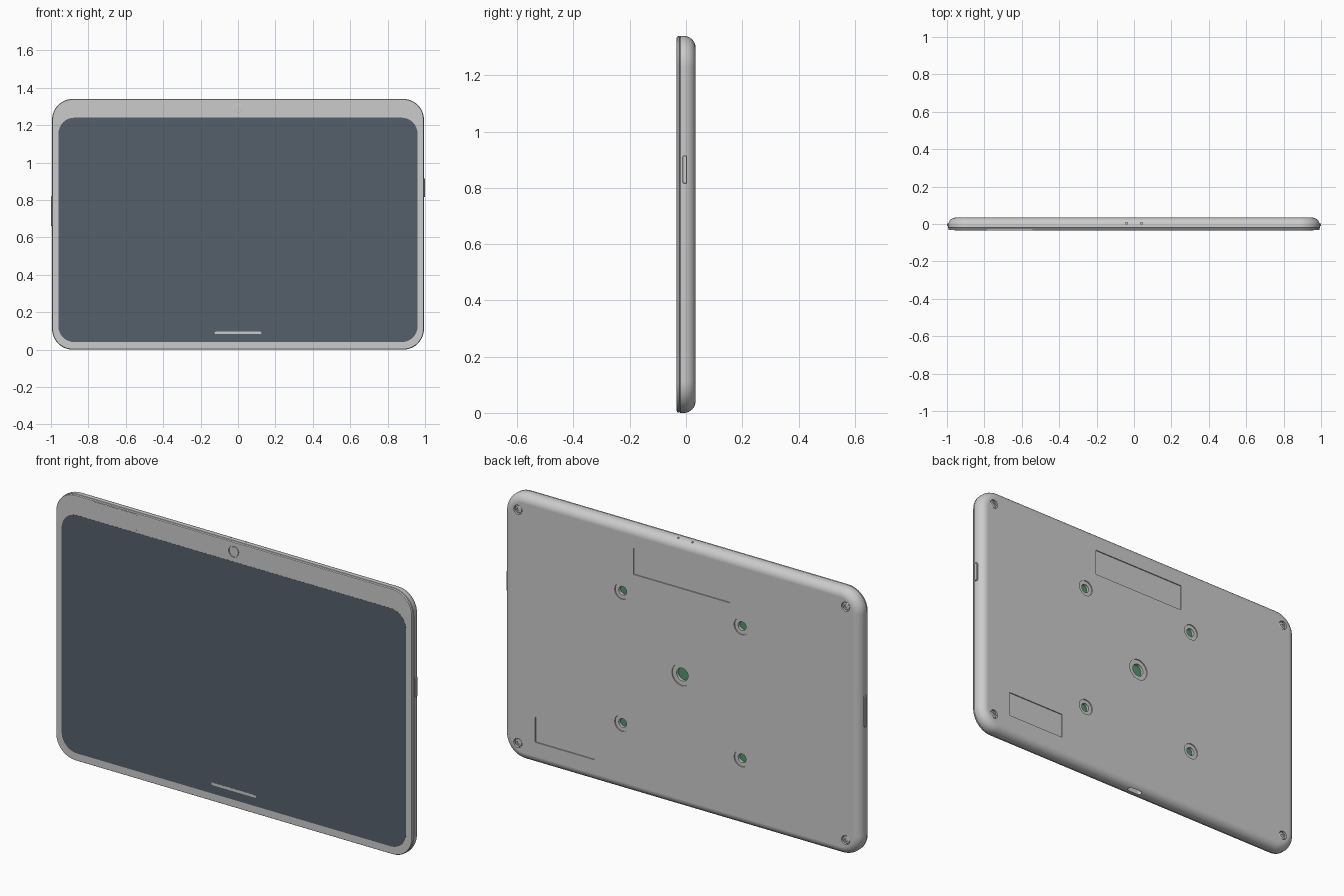
import bpy, bmesh
from math import sin, cos, pi
from mathutils import Matrix, Vector

if "Cube" in bpy.data.objects:
    bpy.data.objects.remove(bpy.data.objects["Cube"])

W, H, CZ = 1.988, 1.34, 0.67
BACK, FRONT = 0.034, -0.034


def material(name, color):
    m = bpy.data.materials.new(name)
    m.diffuse_color = (*color, 1)
    m.use_nodes = True
    m.node_tree.nodes["Principled BSDF"].inputs["Base Color"].default_value = m.diffuse_color
    return m


def outline(w, h, r, n):
    r = max(r, 0.0005)
    pts = []
    for k, (sx, sz) in enumerate([(1, 1), (-1, 1), (-1, -1), (1, -1)]):
        for i in range(n + 1):
            a = (k + i / n) * pi / 2
            pts.append((sx * (w / 2 - r) + r * cos(a), sz * (h / 2 - r) + r * sin(a)))
    return pts


def loft(name, profile, w, h, r, loc=(0, 0, 0), axis='Y', mat=None, n=8):
    """Rounded rectangle swept through (depth, inset) steps, capped at both ends."""
    bm = bmesh.new()
    rings = [[bm.verts.new((x, y, z)) for x, z in outline(w - 2 * d, h - 2 * d, r - d, n)]
             for y, d in profile]
    for a, b in zip(rings, rings[1:]):
        for i in range(len(a)):
            j = (i + 1) % len(a)
            bm.faces.new((a[i], a[j], b[j], b[i]))
    bm.faces.new(rings[0])
    bm.faces.new(rings[-1])
    bmesh.ops.remove_doubles(bm, verts=bm.verts, dist=1e-5)
    bmesh.ops.recalc_face_normals(bm, faces=bm.faces)
    rot = {'Y': Matrix.Identity(4), 'X': Matrix.Rotation(-pi / 2, 4, 'Z'),
           'Z': Matrix.Rotation(pi / 2, 4, 'X')}[axis]
    bm.transform(Matrix.Translation(Vector(loc)) @ rot)
    me = bpy.data.meshes.new(name)
    bm.to_mesh(me)
    bm.free()
    ob = bpy.data.objects.new(name, me)
    bpy.context.collection.objects.link(ob)
    if mat:
        me.materials.append(mat)
    return ob


def disc(name, profile, radius, loc, **kw):
    return loft(name, profile, 2 * radius, 2 * radius, radius, loc, **kw)


def activate(ob):
    bpy.ops.object.select_all(action='DESELECT')
    ob.select_set(True)
    bpy.context.view_layer.objects.active = ob


def cut(ob, cutters):
    activate(ob)
    for c in cutters:
        mod = ob.modifiers.new("cut", 'BOOLEAN')
        mod.operation, mod.solver, mod.object = 'DIFFERENCE', 'EXACT', c
        bpy.ops.object.modifier_apply(modifier=mod.name)
        bpy.data.objects.remove(c)


dark = material("screen_dark", (0.09, 0.115, 0.145))
green = material("board_green", (0.08, 0.3, 0.15))

# Back shell with a rounded rear edge
R = 0.042
curve = [(BACK - R + R * sin(t), R - R * cos(t)) for t in (i * pi / 20 for i in range(11))]
shell = loft("back_shell", [(-0.022, 0.002), (-0.02, 0)] + curve, W, H, 0.11, (0, 0, CZ), n=12)

# Front bezel plate
bezel = loft("front_bezel", [(-0.022, 0.003), (-0.024, 0.001), (-0.029, 0.001), (-0.032, 0.003),
                             (-0.033, 0.007)], W, H, 0.11, (0, 0, CZ), n=12)

# Mounting holes with counterbores, green board showing inside
cutters = []
mounts = [(0, CZ, 0.032, 0.055)] + [(sx * 0.333, CZ + sz * 0.333, 0.022, 0.041)
                                    for sx in (1, -1) for sz in (1, -1)]
for x, z, r, outer in mounts:
    step = outer - r
    cutters.append(disc("mount_cutter", [(0.05, 0), (0.029, 0), (0.029, step), (0.012, step)],
                        outer, (x, 0, z)))
    disc("board_spot", [(0.010, 0), (0.016, 0)], r - 0.001, (x, 0, z), mat=green)

# Corner screws
for sx in (1, -1):
    for sz in (1, -1):
        p = (sx * 0.914, 0, CZ + sz * 0.588)
        cutters.append(disc("screw_cutter", [(0.05, 0), (0.022, 0)], 0.023, p))
        disc("corner_screw", [(0.021, 0), (0.029, 0), (0.030, 0.002), (0.030, 0.009),
                              (0.025, 0.009)], 0.018, p)

# Shallow label recesses on the back
for x, z, w, h in [(0, 1.172, 0.54, 0.135), (0.65, 0.176, 0.334, 0.128)]:
    cutters.append(loft("recess_cutter", [(0.05, 0), (0.029, 0)], w, h, 0.004, (x, 0, z), n=3))

# Bottom port and top microphone holes
cutters.append(loft("port_cutter", [(-0.03, 0), (0.03, 0)], 0.08, 0.022, 0.011, (0, 0.004, 0), axis='Z'))
for x in (-0.04, 0.04):
    cutters.append(disc("mic_cutter", [(-0.015, 0), (0.02, 0)], 0.005, (x, 0.004, H), axis='Z'))
cut(shell, cutters)

# Front camera
cut(bezel, [disc("camera_cutter", [(-0.05, 0), (-0.028, 0)], 0.029, (0, 0, 1.29))])
disc("camera_lens", [(-0.027, 0), (-0.032, 0), (-0.033, 0.002)], 0.024, (0, 0, 1.29))

# Screen, home bar and front sticker
loft("screen", [(-0.028, 0), (-0.0336, 0)], 1.92, 1.2, 0.085, (0, 0, 0.64), mat=dark)
loft("home_bar", [(-0.030, 0), (-0.034, 0)], 0.25, 0.013, 0.006, (0, 0, 0.089))
loft("front_sticker", [(-0.030, 0), (-0.034, 0)], 0.25, 0.084, 0.008, (-0.665, 0, 1.292), n=4)

# Side buttons
edge = [(-0.02, 0), (0.004, 0), (0.006, 0.002)]
loft("power_button", edge, 0.016, 0.1, 0.007, (0.994, -0.004, 0.865), axis='X')
left = loft("volume_button", [(-y, d) for y, d in edge], 0.016, 0.16, 0.007, (-0.994, -0.004, 0.74), axis='X')

# Smooth shading with clean flat faces
axis_fix = [o for o in bpy.context.scene.objects if o.type == 'MESH']
for ob in axis_fix:
    activate(ob)
    bpy.ops.object.shade_smooth_by_angle(angle=0.5)
    wn = ob.modifiers.new("weighted", 'WEIGHTED_NORMAL')
    wn.keep_sharp = True
